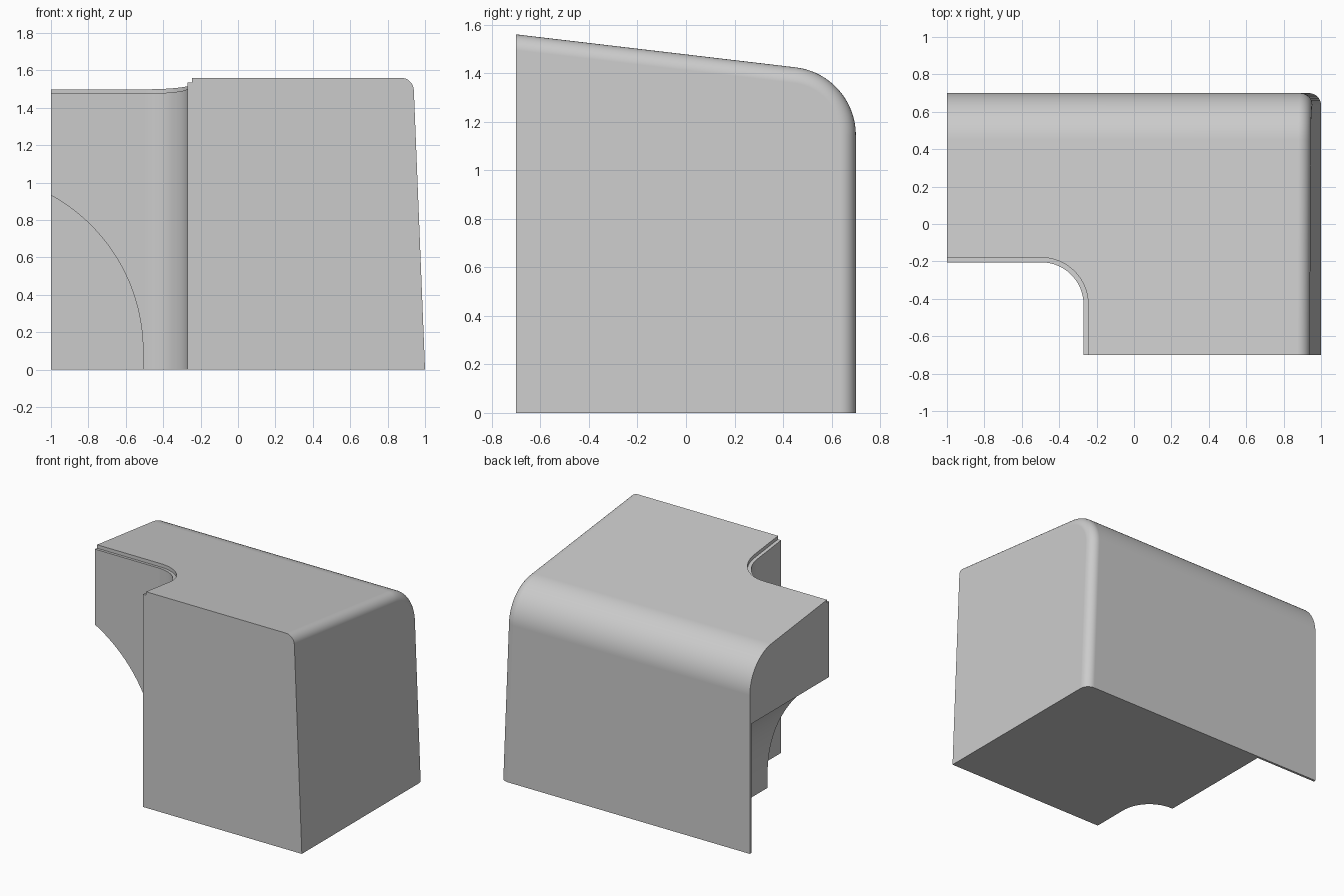
import bpy, bmesh, math
from mathutils import Vector

if "Cube" in bpy.data.objects:
    bpy.data.objects.remove(bpy.data.objects["Cube"], do_unlink=True)

SLOPE = 0.118          # fall of the top towards the back
FRONT, BACK, TOP = -0.7, 0.7, 1.56


def top_z(y):
    return TOP - SLOPE * (y - FRONT)


def arc(cx, cy, r, a0, a1, n):
    return [(cx + r * math.cos(math.radians(a0 + (a1 - a0) * i / n)),
             cy + r * math.sin(math.radians(a0 + (a1 - a0) * i / n))) for i in range(n + 1)]


def prism(name, start, end):
    """Closed solid between two matching outlines."""
    bm = bmesh.new()
    a = [bm.verts.new(p) for p in start]
    b = [bm.verts.new(p) for p in end]
    bm.faces.new(a)
    bm.faces.new(b[::-1])
    for i in range(len(a)):
        j = (i + 1) % len(a)
        bm.faces.new((a[j], a[i], b[i], b[j]))
    bmesh.ops.recalc_face_normals(bm, faces=bm.faces)
    mesh = bpy.data.meshes.new(name)
    bm.to_mesh(mesh)
    bm.free()
    ob = bpy.data.objects.new(name, mesh)
    bpy.context.collection.objects.link(ob)
    return ob


grey = bpy.data.materials.new("light_grey")
grey.use_nodes = True
colour = (0.6, 0.6, 0.6, 1)
grey.diffuse_color = colour
grey.node_tree.nodes["Principled BSDF"].inputs["Base Color"].default_value = colour

# Housing: side profile with a large rounded back shoulder, tapered right side
tilt = math.degrees(math.atan(SLOPE))
turn = 90 - tilt
tangent = 0.25
radius = tangent / math.tan(math.radians(turn / 2))
shoulder = arc(BACK - radius, top_z(BACK) - tangent, radius, 0, turn, 24)
profile = [(FRONT, 0), (BACK, 0)] + shoulder + [(FRONT, TOP)]
housing = prism("housing", [(-1, y, z) for y, z in profile],
                [(1 - 0.04 * z, y, z) for y, z in profile])
housing.data.materials.append(grey)

# Round the right side where it meets the top and back
bm = bmesh.new()
bm.from_mesh(housing.data)
edges = []
for e in bm.edges:
    p, q = e.verts[0].co, e.verts[1].co
    on_front = max(p.y, q.y) < FRONT + 0.01
    on_floor = max(p.z, q.z) < 0.01
    if min(p.x, q.x) > 0.5 and not on_front and not on_floor:
        edges.append(e)
bmesh.ops.bevel(bm, geom=edges, offset=0.065, segments=8, profile=0.5, affect='EDGES')
bm.to_mesh(housing.data)
bm.free()


# Front corner notch, and the shallow ledge along its upper rim
def notch_outline(grow):
    x, y, r = -0.27 + grow, -0.205 + grow, 0.225 + grow
    return [(-1.2, -0.9), (x, -0.9)] + arc(x - r, y - r, r, 0, 90, 20) + [(-1.2, y)]


notch = prism("notch_cutter", [(x, y, -0.2) for x, y in notch_outline(0)],
              [(x, y, 2) for x, y in notch_outline(0)])
ledge = prism("ledge_cutter", [(x, y, top_z(y) - 0.025) for x, y in notch_outline(0.025)],
              [(x, y, 2) for x, y in notch_outline(0.025)])

# Wheel arch hollow, leaving a thin back wall
arch_outline = [(-1.2, -0.2), (-0.508, -0.2)] + arc(-1.458, 0.1, 0.95, 0, 74, 32)
arch_outline.append((-1.2, arch_outline[-1][1]))
arch = prism("arch_cutter", [(x, -1, z) for x, z in arch_outline],
             [(x, 0.683, z) for x, z in arch_outline])

bpy.context.view_layer.objects.active = housing
for cutter in (notch, ledge, arch):
    cutter.hide_render = True
    mod = housing.modifiers.new(cutter.name, 'BOOLEAN')
    mod.operation = 'DIFFERENCE'
    mod.solver = 'EXACT'
    mod.object = cutter
    bpy.ops.object.modifier_apply(modifier=mod.name)
    bpy.data.objects.remove(cutter, do_unlink=True)

# Smooth the rounds, keep flats flat
for o in bpy.context.selected_objects:
    o.select_set(False)
housing.select_set(True)
bpy.ops.object.shade_smooth_by_angle(angle=math.radians(30))
weighted = housing.modifiers.new("flat_faces", 'WEIGHTED_NORMAL')
weighted.keep_sharp = True
